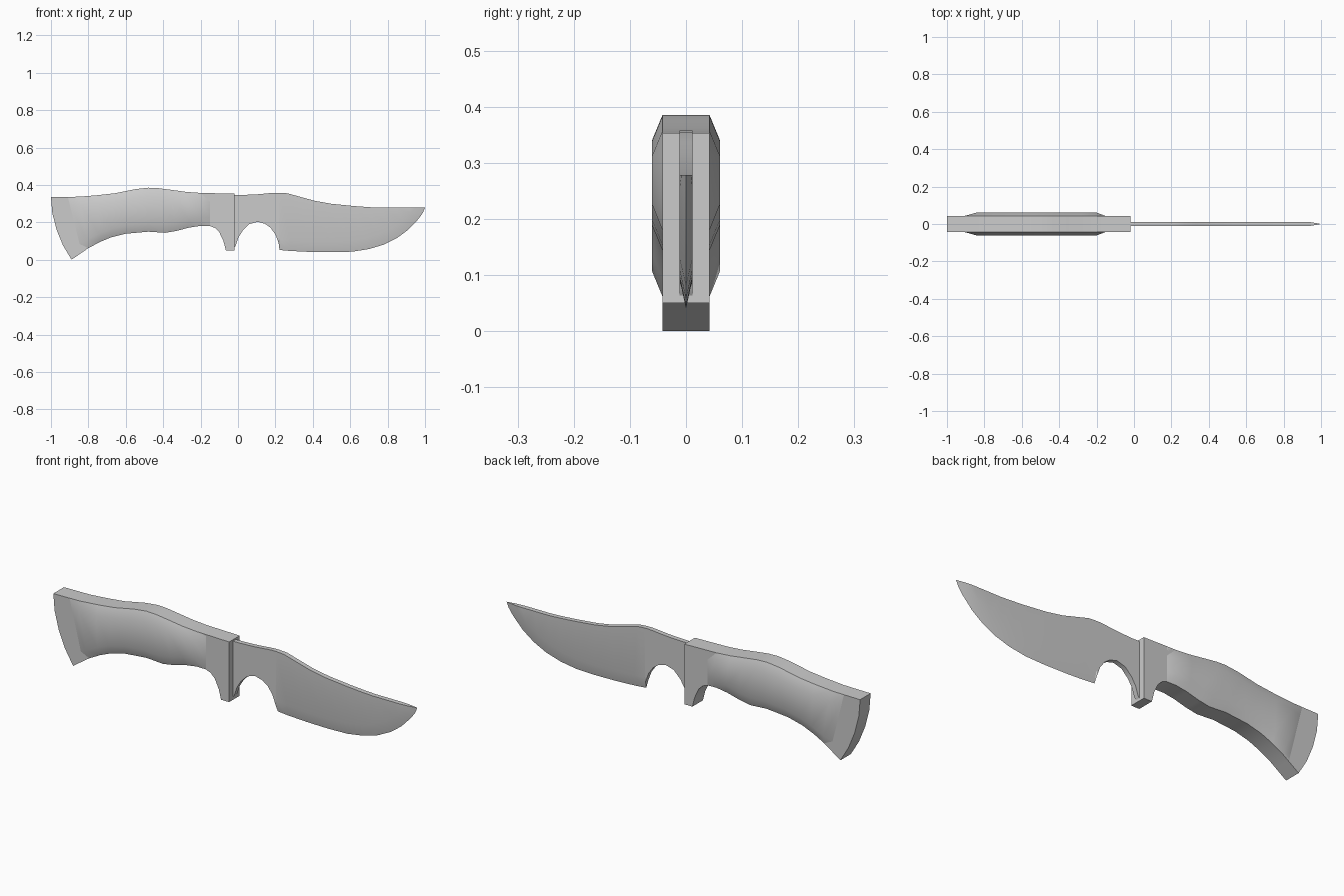
import bpy, bmesh, math

if "Cube" in bpy.data.objects:
    bpy.data.objects.remove(bpy.data.objects["Cube"])

CORE, GRIP, BLADE = 0.042, 0.061, 0.012   # half thicknesses


def finish(name, bm, angle=30):
    bmesh.ops.remove_doubles(bm, verts=bm.verts, dist=1e-5)
    bmesh.ops.recalc_face_normals(bm, faces=bm.faces)
    mesh = bpy.data.meshes.new(name)
    bm.to_mesh(mesh)
    bm.free()
    ob = bpy.data.objects.new(name, mesh)
    bpy.context.collection.objects.link(ob)
    bpy.ops.object.select_all(action='DESELECT')
    ob.select_set(True)
    bpy.context.view_layer.objects.active = ob
    bpy.ops.object.shade_smooth_by_angle(angle=math.radians(angle))
    return ob


def loft(rings, closed):
    bm = bmesh.new()
    rows = [[bm.verts.new(p) for p in r] for r in rings]
    n = len(rows[0])
    for a, b in zip(rows, rows[1:]):
        for i in range(n if closed else n - 1):
            j = (i + 1) % n
            bm.faces.new((a[i], a[j], b[j], b[i]))
    if closed:
        bm.faces.new(rows[0])
    return bm


# grip sections: top x, top z, bottom x, bottom z
grip = [(-.91, .336, -.835, .038), (-.85, .337, -.80, .062), (-.75, .345, -.74, .094),
        (-.66, .355, -.68, .119), (-.55, .377, -.60, .139), (-.48, .385, -.48, .150),
        (-.43, .383, -.39, .144), (-.36, .374, -.33, .154), (-.28, .363, -.26, .172),
        (-.20, .357, -.20, .181), (-.15, .356, -.15, .180)]

# handle core: guard, tang and pommel in one outline
outline = [(-1.0, .335)] + [(s[0], s[1]) for s in grip]
outline += [(-.02, .353), (-.02, .050), (-.065, .050), (-.078, .100), (-.10, .147), (-.123, .170)]
outline += [(s[2], s[3]) for s in reversed(grip)]
outline += [(-.89, 0.0), (-.935, .075), (-.97, .16), (-.993, .25)]
bm = bmesh.new()
face = bm.faces.new([bm.verts.new((x, -CORE, z)) for x, z in outline])
ext = bmesh.ops.extrude_face_region(bm, geom=[face], use_keep_orig=True)
for v in ext['geom']:
    if isinstance(v, bmesh.types.BMVert):
        v.co.y = CORE
finish("handle_core", bm)

# raised grip scales, mirrored to both sides
rings = []
for i, (tx, tz, bx, bz) in enumerate(grip):
    y = -CORE if i in (0, len(grip) - 1) else -GRIP
    k = 0.046 / (tz - bz)
    rings.append([(tx, -CORE, tz),
                  (tx + (bx - tx) * k, y, tz - .046),
                  (bx + (tx - bx) * k, y, bz + .046),
                  (bx, -CORE, bz)])
scales = finish("grip_scales", loft(rings, False))
mir = scales.modifiers.new("both_sides", 'MIRROR')
mir.use_axis = (False, True, False)

# blade: finger notch sections (spine x, z, notch x, z), full thickness
notch = [(-.021, .345, -.021, .062), (0, .346, -.012, .075), (.02, .346, .002, .118),
         (.04, .347, .024, .154), (.07, .348, .060, .190), (.105, .350, .105, .203),
         (.14, .353, .145, .192), (.17, .356, .175, .170), (.20, .358, .200, .135),
         (.22, .358, .217, .090)]
# edge sections: spine x, z, bevel start x, z, edge x, z
edge = [(.223, .358, .222, .108, .222, .052), (.265, .355, .28, .104, .28, .047),
        (.33, .337, .38, .098, .38, .042), (.41, .315, .50, .095, .50, .040),
        (.50, .299, .60, .100, .61, .043), (.62, .287, .68, .112, .70, .057),
        (.70, .281, .75, .132, .78, .081), (.76, .278, .82, .166, .85, .116),
        (.84, .278, .88, .206, .91, .160), (.91, .278, .925, .250, .965, .218),
        (.95, .278, .945, .272, .988, .250)]


def ring(s, b, e, t, w):
    half = [(s, t), (b, t), (e, w)]
    return ([(p[0], -y, p[1]) for p, y in half] +
            [(p[0], y, p[1]) for p, y in reversed(half)])


rings = [ring((a, b), (c, d + .015), (c, d), BLADE, BLADE) for a, b, c, d in notch]
rings += [ring((a, b), (c, d), (e, f), BLADE if a < .93 else .009, 0)
          for a, b, c, d, e, f in edge]
tip = (1.0, .278)
rings.append(ring(tip, tip, tip, 0, 0))
bm = loft(rings, True)
bmesh.ops.dissolve_degenerate(bm, edges=bm.edges, dist=1e-5)
finish("blade", bm)
